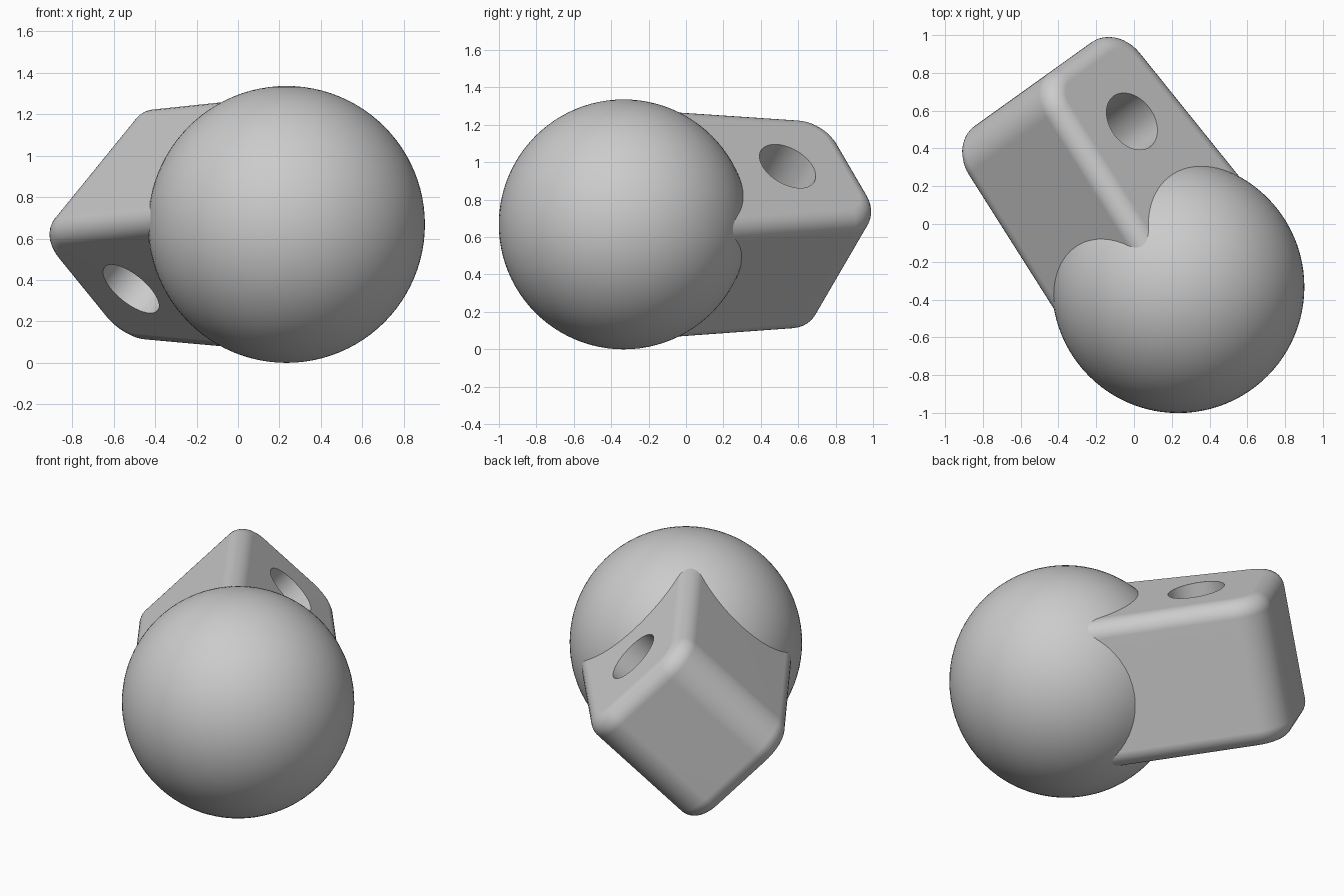
import bpy
import bmesh
import math
from mathutils import Matrix, Vector

if "Cube" in bpy.data.objects:
    bpy.data.objects.remove(bpy.data.objects["Cube"], do_unlink=True)

grey = bpy.data.materials.new("plain grey")
grey.use_nodes = True
colour = (0.6, 0.6, 0.6, 1)
grey.diffuse_color = colour
grey.node_tree.nodes["Principled BSDF"].inputs["Base Color"].default_value = colour

RADIUS = 0.668
CENTRE = Vector((0.234, -0.333, RADIUS))

# Frame of the block: it leaves the ball level, rolled by 45 degrees
yaw = math.radians(125.6)
along = Vector((math.cos(yaw), math.sin(yaw), 0))
side = Vector((along.y, -along.x, 0))
up = Vector((0, 0, 1))
hole_axis = (side + up).normalized()
width_axis = (side - up).normalized()
frame = Matrix((hole_axis, width_axis, along)).transposed().to_4x4()
frame.translation = CENTRE


def add_object(name, bm, matrix):
    mesh = bpy.data.meshes.new(name)
    bmesh.ops.recalc_face_normals(bm, faces=bm.faces)
    bm.to_mesh(mesh)
    bm.free()
    mesh.materials.append(grey)
    obj = bpy.data.objects.new(name, mesh)
    obj.matrix_world = matrix
    bpy.context.collection.objects.link(obj)
    return obj


def activate(obj):
    bpy.ops.object.select_all(action='DESELECT')
    obj.select_set(True)
    bpy.context.view_layer.objects.active = obj


# Ball
bm = bmesh.new()
bmesh.ops.create_uvsphere(bm, u_segments=96, v_segments=48, radius=RADIUS)
ball = add_object("ball", bm, Matrix.Translation(CENTRE))

# Block, tapering slightly across its width toward the free end
START, END = 0.1, 1.32
HALF_DEPTH = 0.44
bm = bmesh.new()
bmesh.ops.create_cube(bm, size=2)
for v in bm.verts:
    dist = END if v.co.z > 0 else START
    half_width = 0.494 - 0.08 * dist
    v.co = (v.co.x * HALF_DEPTH, v.co.y * half_width, dist)

# Broad rounding of the two free-end edges that run along the hole
end_edges = [e for e in bm.edges
             if all(v.co.z > START + 0.5 for v in e.verts)
             and abs(e.verts[0].co.x - e.verts[1].co.x) > HALF_DEPTH]
bmesh.ops.bevel(bm, geom=end_edges, offset=0.19, segments=10, profile=0.5,
                affect='EDGES')

# Narrow rounding of all the other edges
block = add_object("block", bm, frame)
bevel = block.modifiers.new("rounded edges", 'BEVEL')
bevel.width = 0.1
bevel.segments = 8
bevel.limit_method = 'ANGLE'
bevel.use_clamp_overlap = False

# Cross hole through the block
bm = bmesh.new()
bmesh.ops.create_cone(bm, cap_ends=True, segments=64, radius1=0.165,
                      radius2=0.165, depth=1.4,
                      matrix=Matrix.Translation((0, 0, 0.855)) @ Matrix.Rotation(math.pi / 2, 4, 'Y'))
cutter = add_object("hole_cutter", bm, frame)
cutter.hide_render = True
cut = block.modifiers.new("cross hole", 'BOOLEAN')
cut.operation = 'DIFFERENCE'
cut.solver = 'EXACT'
cut.object = cutter
bpy.context.view_layer.update()

activate(block)
for name in ("rounded edges", "cross hole"):
    bpy.ops.object.modifier_apply(modifier=name)
bpy.data.objects.remove(cutter, do_unlink=True)

# Smooth shading, with the rims of the hole kept sharp
for obj in (ball, block):
    activate(obj)
    bpy.ops.object.shade_smooth_by_angle(angle=math.radians(35))
weighted = block.modifiers.new("flat sides", 'WEIGHTED_NORMAL')
weighted.keep_sharp = True
